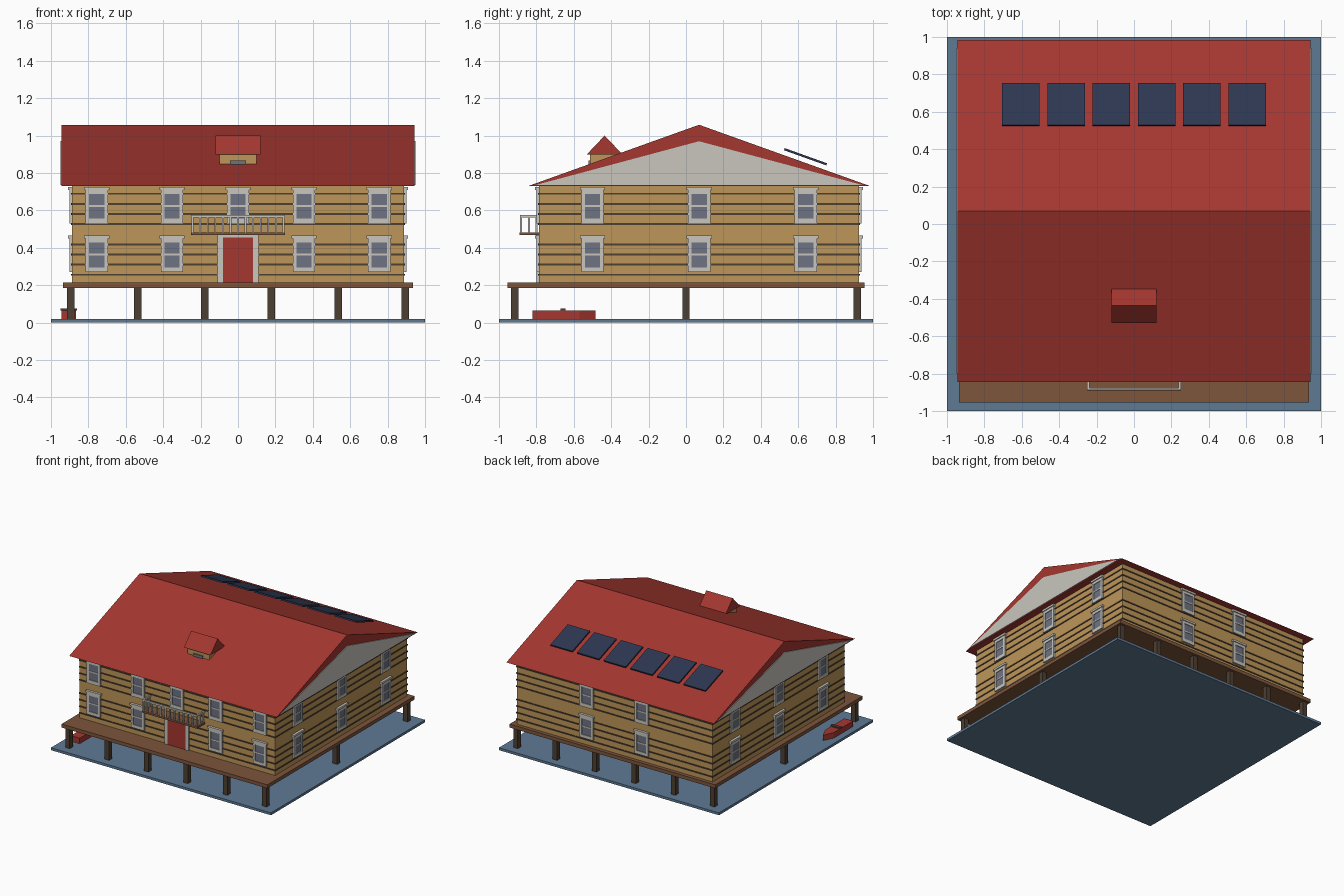
import bpy, bmesh, math
from mathutils import Matrix, Vector

if "Cube" in bpy.data.objects:
    bpy.data.objects.remove(bpy.data.objects["Cube"])


def material(name, rgb):
    m = bpy.data.materials.new(name)
    m.diffuse_color = (*rgb, 1)
    m.use_nodes = True
    m.node_tree.nodes["Principled BSDF"].inputs["Base Color"].default_value = m.diffuse_color
    return m


RED = material("barn red", (0.376, 0.038, 0.030))
TAN = material("log tan", (0.515, 0.305, 0.098))
WATER = material("water blue", (0.114, 0.195, 0.296))
DECK = material("deck brown", (0.205, 0.091, 0.045))
DARK = material("dark timber", (0.075, 0.050, 0.032))
TRIM = material("pale trim", (0.578, 0.565, 0.515))
GLASS = material("window grey", (0.156, 0.171, 0.223))
SOLAR = material("panel navy", (0.026, 0.038, 0.084))


def finish(name, bm, mat):
    bmesh.ops.recalc_face_normals(bm, faces=bm.faces)
    mesh = bpy.data.meshes.new(name)
    bm.to_mesh(mesh)
    bm.free()
    mesh.materials.append(mat)
    ob = bpy.data.objects.new(name, mesh)
    bpy.context.collection.objects.link(ob)
    return ob


def boxes(name, mat, spans):
    """Each span is (x0, x1, y0, y1, z0, z1), optionally followed by a matrix."""
    bm = bmesh.new()
    for x0, x1, y0, y1, z0, z1, *m in spans:
        place = Matrix.Translation(((x0 + x1) / 2, (y0 + y1) / 2, (z0 + z1) / 2))
        size = Matrix.Diagonal((x1 - x0, y1 - y0, z1 - z0, 1))
        bmesh.ops.create_cube(bm, size=1, matrix=(m[0] if m else Matrix()) @ place @ size)
    return finish(name, bm, mat)


def extrude(name, mat, profile, offset):
    """Solid from a closed 3D outline pushed along an offset."""
    bm = bmesh.new()
    face = bm.faces.new([bm.verts.new(p) for p in profile])
    top = bmesh.ops.extrude_face_region(bm, geom=[face])
    bmesh.ops.translate(bm, vec=Vector(offset),
                        verts=[v for v in top["geom"] if isinstance(v, bmesh.types.BMVert)])
    if not any(len(f.verts) == len(profile) and f.is_valid and f == face for f in bm.faces):
        bm.faces.new([v for v in bm.verts][:len(profile)])
    return finish(name, bm, mat)


W, Y0, Y1, YC = 0.888, -0.787, 0.925, 0.07      # wall extents
EAVE, RIDGE = 0.73, 1.058

# Water, stilts and deck
boxes("water", WATER, [(-1, 1, -1, 1, 0, 0.02)])
boxes("stilts", DARK, [(x - 0.02, x + 0.02, y - 0.02, y + 0.02, 0.02, 0.187)
                       for x in (-0.895, -0.537, -0.179, 0.179, 0.537, 0.895)
                       for y in (-0.915, 0, 0.915)])
boxes("deck", DECK, [(-0.935, 0.935, -0.955, 0.955, 0.186, 0.215)])

# Log walls with dark joints in two bands
boxes("walls", TAN, [(-W, W, Y0, Y1, 0.215, EAVE)])
e = 0.005
boxes("log_joints", DARK, [(-W - e, W + e, Y0 - e, Y1 + e, z - 0.005, z + 0.005)
                           for base in (0.256, 0.527) for z in
                           (base, base + 0.054, base + 0.108, base + 0.162)
                           if z < 0.72])

# Main roof and gable boards
extrude("roof", RED, [(-0.943, -0.845, EAVE), (-0.943, 0.985, EAVE), (-0.943, YC, RIDGE)],
        (1.886, 0, 0))
for side, label in ((-1, "left"), (1, "right")):
    x = side * 0.942
    extrude(label + "_gable", TRIM, [(x, -0.80, 0.737), (x, 0.94, 0.737), (x, YC, 0.97)],
            (side * 0.007, 0, 0))

# Dormer
boxes("dormer_body", TAN, [(-0.10, 0.10, -0.513, -0.36, 0.82, 0.902)])
extrude("dormer_roof", RED, [(-0.12, -0.53, 0.90), (-0.12, -0.34, 0.90), (-0.12, -0.435, 1.0)],
        (0.24, 0, 0))
boxes("dormer_window", GLASS, [(-0.042, 0.042, -0.522, -0.51, 0.846, 0.868)])

# Solar panels on the rear slope
tilt = math.atan2(RIDGE - EAVE, 0.985 - YC)
boxes("solar_panels", SOLAR,
      [(-0.10, 0.10, -0.12, 0.12, -0.006, 0.006,
        Matrix.Translation((-0.605 + 0.242 * i, 0.639, 0.887)) @ Matrix.Rotation(-tilt, 4, 'X'))
       for i in range(6)])

# Windows: local frame has the wall at y = 0, outside towards -y
casings, panes = [], []


def window(x, y, z, angle):
    m = Matrix.Translation((x, y, z)) @ Matrix.Rotation(angle, 4, 'Z')
    casings.extend([
        (-0.060, -0.041, -0.013, 0.004, 0.0, 0.18, m),
        (0.041, 0.060, -0.013, 0.004, 0.0, 0.18, m),
        (-0.041, 0.041, -0.013, 0.004, 0.0, 0.026, m),
        (-0.041, 0.041, -0.013, 0.004, 0.158, 0.18, m),
        (-0.041, 0.041, -0.011, 0.004, 0.089, 0.099, m),
        (-0.068, 0.068, -0.020, 0.004, 0.18, 0.196, m)])
    panes.append((-0.041, 0.041, -0.008, 0.004, 0.026, 0.158, m))


for z in (0.27, 0.53):
    for x in (-0.755, -0.353, 0.353, 0.755):
        window(x, Y0, z, 0)
    for x in (-0.25, 0.25):
        window(x, Y1, z, math.pi)
    for y in (-0.50, YC, 0.64):
        window(W, y, z, math.pi / 2)
        window(-W, y, z, -math.pi / 2)
window(0, Y0, 0.53, 0)
boxes("window_casings", TRIM, casings)
boxes("window_panes", GLASS, panes)

# Front door
boxes("door_casing", TRIM, [(-0.11, -0.081, -0.80, Y0, 0.215, 0.47),
                            (0.081, 0.11, -0.80, Y0, 0.215, 0.47),
                            (-0.081, 0.081, -0.80, Y0, 0.456, 0.47)])
boxes("door", RED, [(-0.081, 0.081, -0.797, Y0, 0.215, 0.456)])

# Balcony over the door
boxes("balcony_floor", DECK, [(-0.25, 0.25, -0.89, Y0, 0.468, 0.483)])
rails = [(-0.25, 0.25, -0.888, -0.876, 0.563, 0.576)]
rails += [(x - 0.005, x + 0.005, -0.887, -0.877, 0.483, 0.565)
          for x in [-0.243 + 0.0405 * i for i in range(13)]]
for s in (-0.244, 0.244):
    rails.append((s - 0.006, s + 0.006, -0.876, Y0, 0.563, 0.576))
    rails += [(s - 0.005, s + 0.005, y - 0.005, y + 0.005, 0.483, 0.565)
              for y in (-0.84, -0.80)]
boxes("balcony_railing", TRIM, rails)

# Rowing boat with a pointed bow and a seat
extrude("boat_hull", RED, [(-0.945, -0.82, 0.02), (-0.865, -0.82, 0.02), (-0.865, -0.57, 0.02),
                           (-0.905, -0.485, 0.02), (-0.945, -0.57, 0.02)], (0, 0, 0.045))
boxes("boat_seat", DARK, [(-0.95, -0.86, -0.672, -0.645, 0.064, 0.075)])
